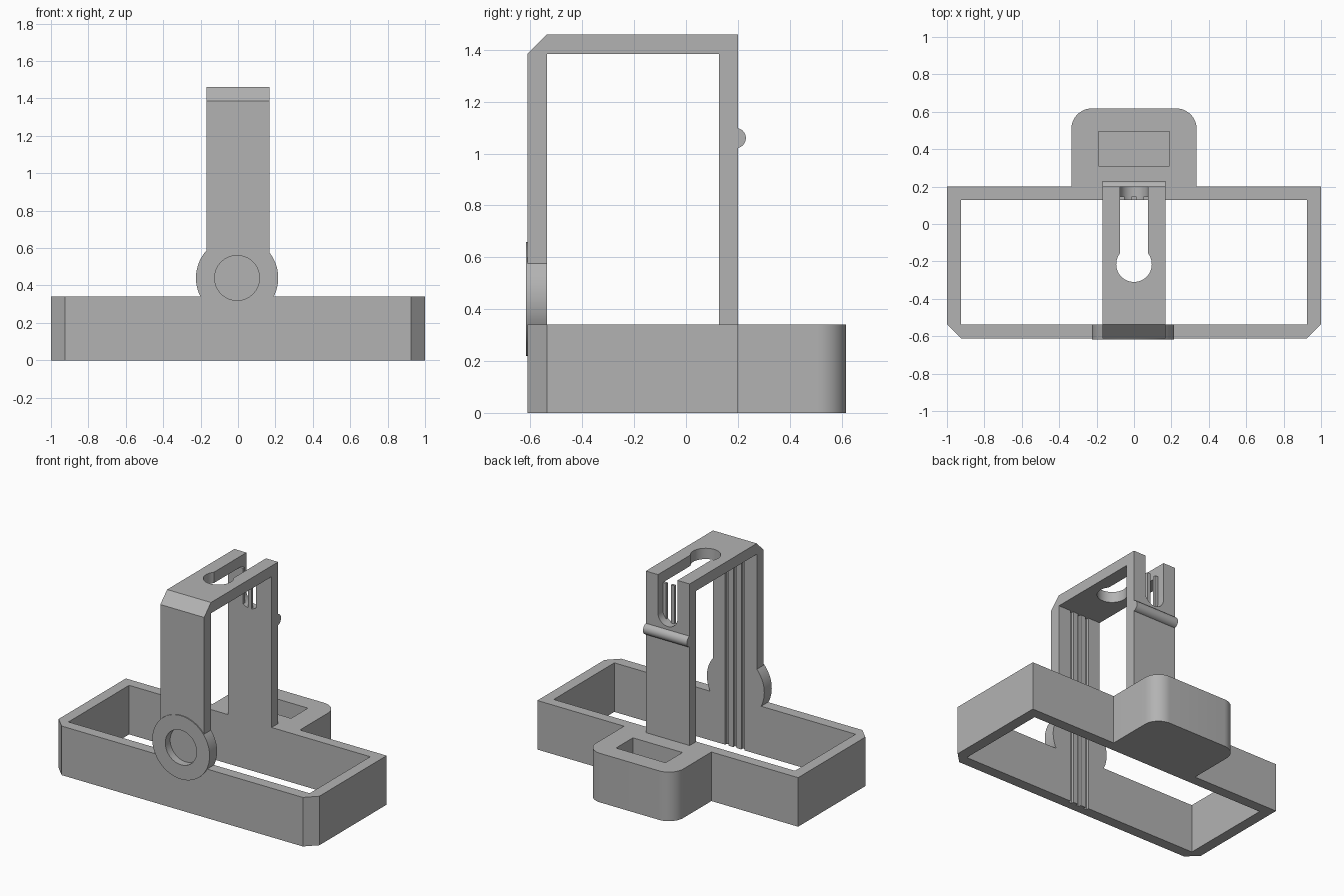
import bpy, bmesh, math
from mathutils import Vector

if "Cube" in bpy.data.objects:
    bpy.data.objects.remove(bpy.data.objects["Cube"], do_unlink=True)

grey = bpy.data.materials.new("plain grey")
grey.use_nodes = True
colour = (0.45, 0.45, 0.45, 1)
grey.diffuse_color = colour
for node in grey.node_tree.nodes:
    if node.type == 'BSDF_PRINCIPLED':
        node.inputs["Base Color"].default_value = colour

# Maps a profile point (u, v) and a depth d to space, by extrusion axis
PLACE = {
    'x': lambda u, v, d: Vector((d, u, v)),
    'y': lambda u, v, d: Vector((u, d, v)),
    'z': lambda u, v, d: Vector((u, v, d)),
}


def prism(name, axis, points, start, end):
    """Extrude a flat profile along an axis."""
    bm = bmesh.new()
    base = bm.faces.new([bm.verts.new(PLACE[axis](u, v, start)) for u, v in points])
    new = bmesh.ops.extrude_face_region(bm, geom=[base])["geom"]
    shift = PLACE[axis](0, 0, end - start)
    bmesh.ops.translate(bm, vec=shift, verts=[g for g in new if isinstance(g, bmesh.types.BMVert)])
    bmesh.ops.recalc_face_normals(bm, faces=bm.faces)
    mesh = bpy.data.meshes.new(name)
    bm.to_mesh(mesh)
    bm.free()
    mesh.materials.append(grey)
    obj = bpy.data.objects.new(name, mesh)
    bpy.context.collection.objects.link(obj)
    return obj


def box(name, x0, x1, y0, y1, z0, z1):
    return prism(name, 'z', [(x0, y0), (x1, y0), (x1, y1), (x0, y1)], z0, z1)


def arc(cu, cv, r, a0, a1, n):
    return [(cu + r * math.cos(math.radians(a0 + (a1 - a0) * i / n)),
             cv + r * math.sin(math.radians(a0 + (a1 - a0) * i / n))) for i in range(n + 1)]


def circle(cu, cv, r, n=64):
    return arc(cu, cv, r, 0, 360, n)[:-1]


def combine(target, other, operation):
    """Apply a boolean and discard the helper."""
    mod = target.modifiers.new("combine", 'BOOLEAN')
    mod.operation = operation
    mod.solver = 'EXACT'
    mod.object = other
    other.hide_render = True
    bpy.context.view_layer.objects.active = target
    bpy.ops.object.modifier_apply(modifier=mod.name)
    bpy.data.objects.remove(other, do_unlink=True)


FRONT, BACK = -0.611, 0.2
IN_FRONT, IN_BACK = -0.536, 0.128
RIM, TOP, UNDER = 0.34, 1.46, 1.385
HALF, SLOT = 0.168, 0.075

# Rectangular base frame with chamfered front corners
body = prism("holder_body", 'z', [
    (-0.925, FRONT), (0.925, FRONT), (1, IN_FRONT), (1, BACK), (-1, BACK), (-1, IN_FRONT)], 0, RIM)
combine(body, box("frame_opening", -0.925, 0.925, IN_FRONT, IN_BACK, -0.1, 0.5), 'DIFFERENCE')

# Tall arch joining the front and back walls
arch = prism("arch", 'x', [
    (FRONT, 0), (FRONT, UNDER), (IN_FRONT, TOP), (BACK, TOP), (BACK, 0),
    (IN_BACK, 0), (IN_BACK, UNDER), (IN_FRONT, UNDER), (IN_FRONT, 0)], -HALF, HALF)
combine(body, arch, 'UNION')

# Round boss on the front
combine(body, prism("boss", 'y', circle(-0.005, 0.44, 0.22), -0.618, IN_FRONT), 'UNION')

# Rear block with rounded corners
rear = prism("rear_block", 'z', [(-0.335, 0.16), (0.335, 0.16)]
             + arc(0.225, 0.508, 0.11, 0, 90, 12) + arc(-0.225, 0.508, 0.11, 90, 180, 12), 0, RIM)
combine(body, rear, 'UNION')

# Boss recess, rear pocket, keyhole and the rounded notch in the back leg
cutters = [
    prism("boss_recess", 'y', circle(-0.005, 0.44, 0.12), -0.7, -0.565),
    box("pocket", -0.19, 0.19, 0.31, 0.495, 0.1, 0.5),
    prism("keyhole", 'z', circle(0, -0.215, 0.095), 1.3, 1.6),
    box("keyhole_slot", -SLOT, SLOT, -0.215, 0.3, 1.3, 1.6),
    prism("notch", 'y', arc(0, 1.195, SLOT, 180, 360, 24) + [(SLOT, 1.6), (-SLOT, 1.6)], 0.05, 0.3),
]
# Three shallow grooves down the inside of the front leg
RIBS = (-0.062, 0, 0.062)
for x in RIBS:
    cutters.append(box("groove", x - 0.0125, x + 0.0125, IN_FRONT - 0.018, -0.5, -0.1, UNDER))
for cutter in cutters:
    combine(body, cutter, 'DIFFERENCE')

# Slim ribs standing in the notch
ribs = [box("notch_rib", x - 0.0125, x + 0.0125, IN_BACK, IN_BACK + 0.018,
            1.18 - math.sqrt(SLOT ** 2 - x ** 2), UNDER) for x in RIBS]

# Round catch bar across the back leg
bar = prism("catch_bar", 'x', circle(0.192, 1.06, 0.039, 32), -HALF, HALF)

bpy.ops.object.select_all(action='DESELECT')
for obj in [body, bar]:
    obj.select_set(True)
bpy.context.view_layer.objects.active = body
bpy.ops.object.shade_smooth_by_angle(angle=math.radians(30))
